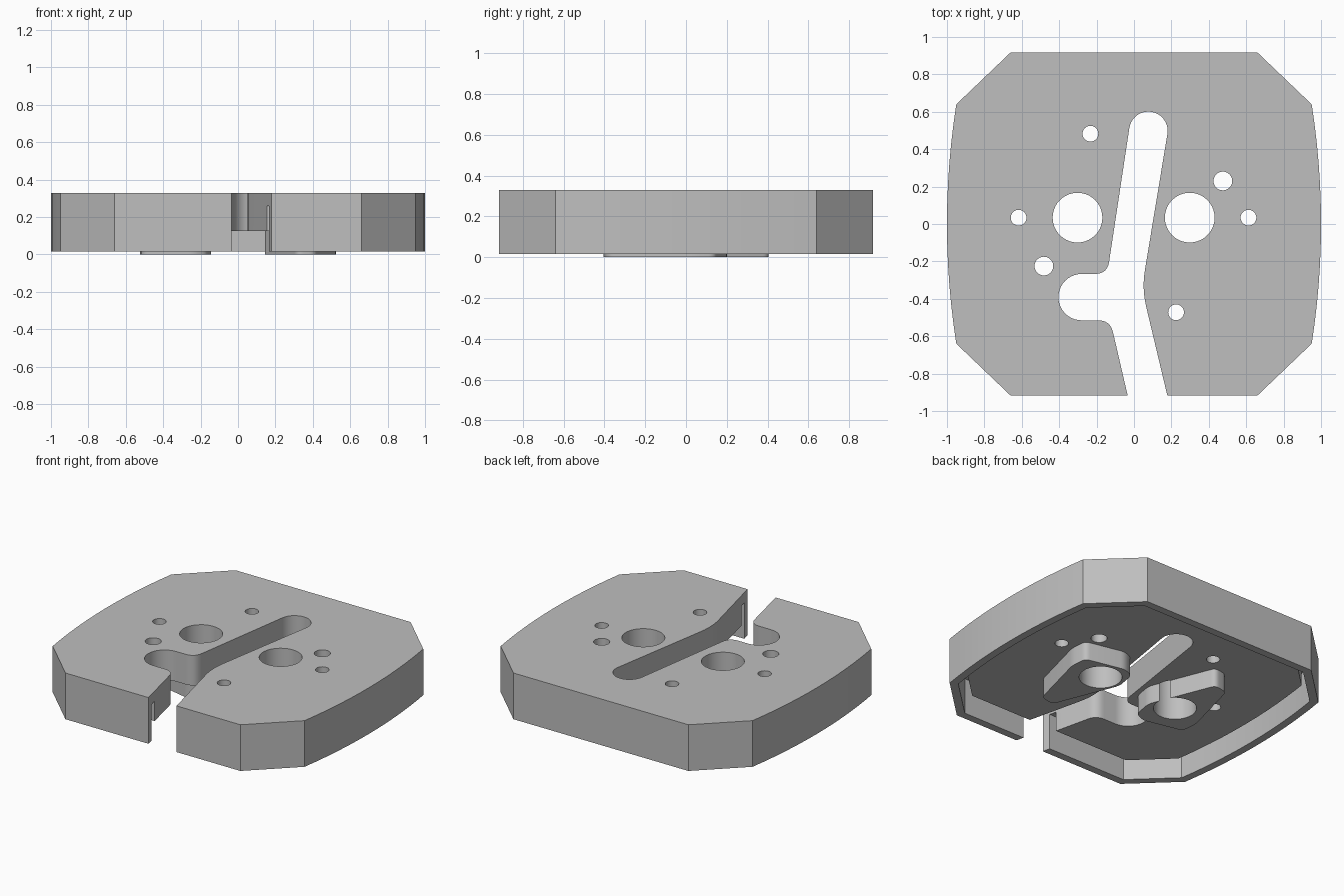
import bpy, bmesh, math
from mathutils import Vector

if "Cube" in bpy.data.objects:
    bpy.data.objects.remove(bpy.data.objects["Cube"])

grey = bpy.data.materials.new("light grey metal")
grey.diffuse_color = (0.52, 0.52, 0.52, 1)
grey.use_nodes = True
grey.node_tree.nodes["Principled BSDF"].inputs["Base Color"].default_value = grey.diffuse_color


def prism(name, pts, z0, z1):
    """Extrude a closed 2D outline between two heights."""
    bm = bmesh.new()
    face = bm.faces.new([bm.verts.new((p[0], p[1], z0)) for p in pts])
    ext = bmesh.ops.extrude_face_region(bm, geom=[face])
    bmesh.ops.translate(bm, vec=(0, 0, z1 - z0),
                        verts=[v for v in ext["geom"] if isinstance(v, bmesh.types.BMVert)])
    bmesh.ops.recalc_face_normals(bm, faces=bm.faces)
    me = bpy.data.meshes.new(name)
    bm.to_mesh(me)
    bm.free()
    me.materials.append(grey)
    ob = bpy.data.objects.new(name, me)
    bpy.context.collection.objects.link(ob)
    return ob


def combine(target, tool, operation):
    """Apply a boolean and remove the tool object."""
    mod = target.modifiers.new("bool", 'BOOLEAN')
    mod.operation, mod.solver, mod.object = operation, 'EXACT', tool
    bpy.ops.object.select_all(action='DESELECT')
    bpy.context.view_layer.objects.active = target
    target.select_set(True)
    bpy.ops.object.modifier_apply(modifier=mod.name)
    bpy.data.objects.remove(tool)


def arc(cx, cy, r, a0, a1, n):
    return [(cx + r * math.cos(math.radians(a0 + (a1 - a0) * i / n)),
             cy + r * math.sin(math.radians(a0 + (a1 - a0) * i / n))) for i in range(n + 1)]


def circle(cx, cy, r, n=40):
    return arc(cx, cy, r, 0, 360, n)[:-1]


def corner(a, b, c, r, n=6):
    """Rounded replacement for corner b between a and c."""
    a, b, c = Vector(a), Vector(b), Vector(c)
    p, q = b + (a - b).normalized() * r, b + (c - b).normalized() * r
    return [tuple(p * (1 - t) ** 2 + b * 2 * t * (1 - t) + q * t * t)
            for t in (i / n for i in range(n + 1))]


def inset(pts, d):
    """Offset a convex counter-clockwise outline inward."""
    out = []
    for i in range(len(pts)):
        a, b, c = (Vector(pts[(i + k) % len(pts)]) for k in (-1, 0, 1))
        u, v = (b - a).normalized(), (c - b).normalized()
        n1, n2 = Vector((-u.y, u.x)), Vector((-v.y, v.x))
        out.append(tuple(b + (n1 + n2) * d / (1 + n1.dot(n2))))
    return out


# Outer outline: chamfered corners, bowed left and right sides
R = 4.12
half = math.degrees(math.asin(0.64 / R))
right = arc(1 - R, 0, R, -half, half, 12)
outline = [(0.66, -0.917)] + right + [(0.66, 0.917)]
outline += [(-x, -y) for x, y in outline]

# Hollow cover: rim, deep groove inside the rim, thick middle
cover = prism("cover_plate", outline, 0.015, 0.33)
combine(cover, prism("pocket_cutter", inset(outline, 0.052), -0.1, 0.26), 'DIFFERENCE')
combine(cover, prism("core", inset(outline, 0.1), 0.125, 0.29), 'UNION')

# Keyway slot with round side pocket, open at the front
start, low, high = (-0.01, -1.02), (-0.127, -0.515), (-0.143, -0.267)
slot = [start] + corner(start, low, (-0.28, -0.515), 0.065)
slot += arc(-0.28, -0.391, 0.124, 270, 90, 20)
slot += corner((-0.28, -0.267), high, (-0.026, 0.5), 0.065)
slot += arc(0.077, 0.498, 0.103, 171, -9, 20)
slot += corner((0.179, 0.482), (0.042, -0.345), (0.178, -0.917), 0.1)
slot += [(0.2027, -1.02)]
combine(cover, prism("slot_cutter", slot, -0.2, 0.5), 'DIFFERENCE')

# Two mirrored bosses below the plate
boss = [(0.14, 0.03), (0.315, -0.41), (0.415, -0.39), (0.525, 0.03),
        (0.515, 0.145), (0.24, 0.205), (0.165, 0.17)]
rounded = []
for i in range(len(boss)):
    rounded += corner(boss[i - 1], boss[i], boss[(i + 1) % len(boss)], 0.035)
for s in (1, -1):
    combine(cover, prism("boss", [(s * x, s * y) for x, y in rounded], 0, 0.2), 'UNION')

# Through holes
holes = [(0.298, 0.034, 0.133), (-0.302, 0.034, 0.133),
         (0.612, 0.034, 0.042), (-0.617, 0.034, 0.042),
         (0.475, 0.23, 0.05), (-0.482, -0.225, 0.05),
         (0.225, -0.472, 0.042), (-0.233, 0.483, 0.042)]
for x, y, r in holes:
    combine(cover, prism("hole_cutter", circle(x, y, r), -0.2, 0.5), 'DIFFERENCE')

bpy.ops.object.shade_smooth_by_angle(angle=math.radians(25))
